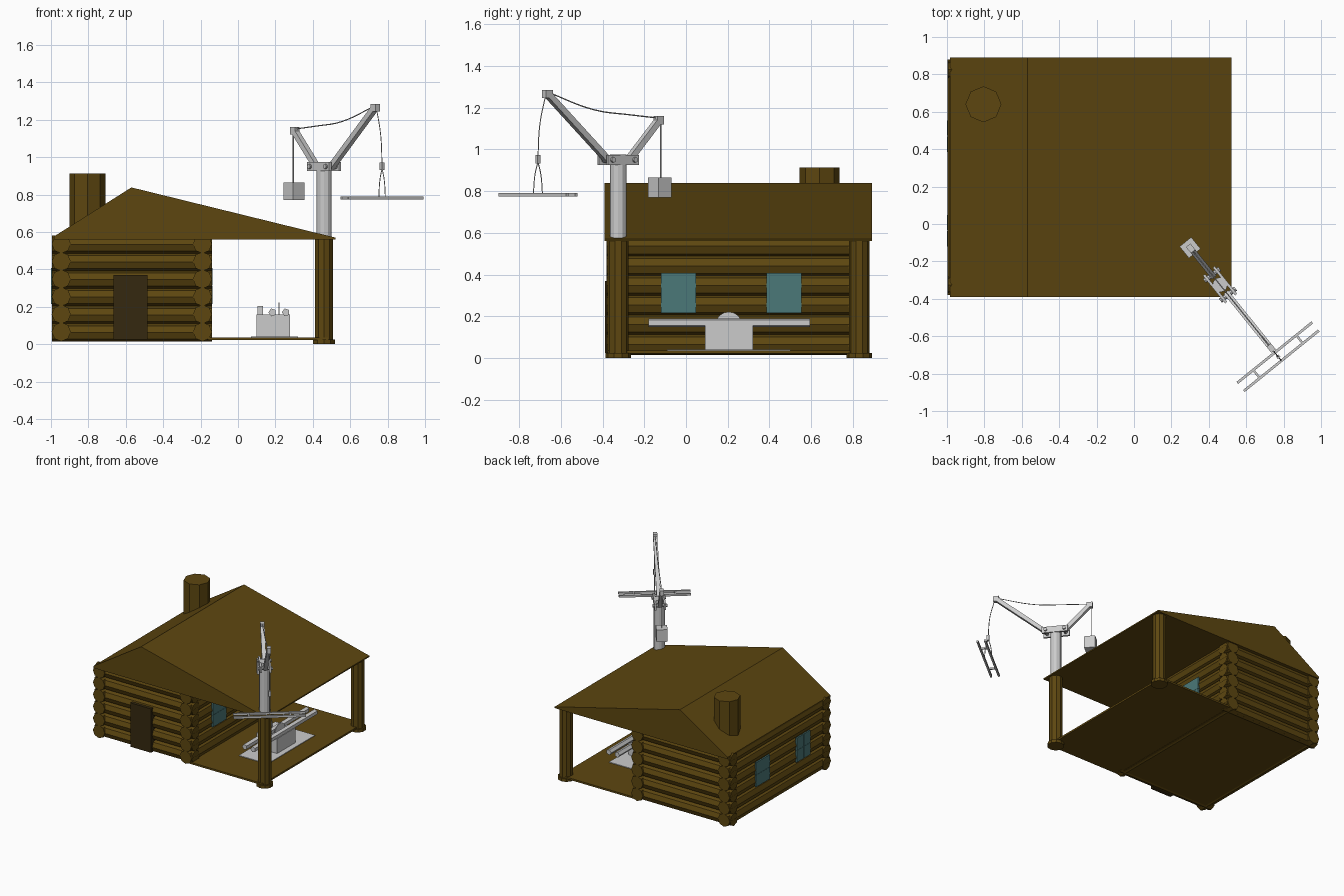
import bpy, bmesh, math
from mathutils import Vector, Matrix

if "Cube" in bpy.data.objects:
    bpy.data.objects.remove(bpy.data.objects["Cube"])


def material(name, rgb):
    m = bpy.data.materials.new(name)
    m.diffuse_color = (*rgb, 1)
    m.use_nodes = True
    m.node_tree.nodes["Principled BSDF"].inputs["Base Color"].default_value = m.diffuse_color
    return m


WOOD = material("brown_wood", (0.11, 0.062, 0.005))
DOOR = material("dark_wood", (0.035, 0.022, 0.005))
GLASS = material("teal_glass", (0.07, 0.19, 0.19))


def finish(name, bm, mat=None):
    bmesh.ops.recalc_face_normals(bm, faces=bm.faces)
    me = bpy.data.meshes.new(name)
    bm.to_mesh(me)
    bm.free()
    ob = bpy.data.objects.new(name, me)
    bpy.context.collection.objects.link(ob)
    if mat:
        me.materials.append(mat)
    return ob


def add_box(bm, center, size, angle=0):
    m = Matrix.Translation(center) @ Matrix.Rotation(angle, 4, 'Z') @ Matrix.Diagonal((*size, 1))
    bmesh.ops.create_cube(bm, size=1, matrix=m)


def add_rod(bm, a, b, r, sides=8, twist=0):
    a, b = Vector(a), Vector(b)
    d = b - a
    m = Matrix.Translation((a + b) / 2) @ d.to_track_quat('Z', 'Y').to_matrix().to_4x4() \
        @ Matrix.Rotation(twist, 4, 'Z')
    bmesh.ops.create_cone(bm, cap_ends=True, segments=sides, radius1=r, radius2=r,
                          depth=d.length, matrix=m)


def box(name, lo, hi, mat=None):
    bm = bmesh.new()
    lo, hi = Vector(lo), Vector(hi)
    add_box(bm, (lo + hi) / 2, hi - lo)
    return finish(name, bm, mat)


def rod(name, a, b, r, sides=8, mat=None, twist=0):
    bm = bmesh.new()
    add_rod(bm, a, b, r, sides, twist)
    return finish(name, bm, mat)


def rope(name, points):
    cu = bpy.data.curves.new(name, 'CURVE')
    cu.dimensions = '3D'
    cu.bevel_depth = 0.003
    cu.bevel_resolution = 0
    cu.resolution_u = 5
    sp = cu.splines.new('BEZIER')
    sp.bezier_points.add(len(points) - 1)
    for bp, p in zip(sp.bezier_points, points):
        bp.co = p
        bp.handle_left_type = bp.handle_right_type = 'AUTO'
    ob = bpy.data.objects.new(name, cu)
    bpy.context.collection.objects.link(ob)


# log walls
side_bm, cross_bm = bmesh.new(), bmesh.new()
for i in range(6):
    z = 0.066 + i * 0.094
    for x in (-0.945, -0.19):
        add_rod(side_bm, (x, -0.38, z), (x, 0.88, z), 0.051)
    for y in (-0.325, 0.825):
        add_rod(cross_bm, (-0.995, y, z - 0.003), (-0.14, y, z - 0.003), 0.049)
finish("side_wall_logs", side_bm, WOOD)
finish("cross_wall_logs", cross_bm, WOOD)

# floors
box("cabin_floor", (-0.96, -0.34, 0.02), (-0.16, 0.84, 0.035), WOOD)
box("porch_floor", (-0.16, -0.375, 0.022), (0.48, 0.875, 0.036), WOOD)

# roof, closed gable prism
bm = bmesh.new()
profile = [(-0.985, 0.56), (0.52, 0.56), (0.52, 0.57), (-0.57, 0.838), (-0.985, 0.575)]
face = bm.faces.new([bm.verts.new((x, -0.39, z)) for x, z in profile])
ext = bmesh.ops.extrude_face_region(bm, geom=[face])
bmesh.ops.translate(bm, vec=(0, 1.28, 0),
                    verts=[v for v in ext["geom"] if isinstance(v, bmesh.types.BMVert)])
finish("roof", bm, WOOD)
rod("chimney", (-0.805, 0.64, 0.56), (-0.805, 0.64, 0.912), 0.096, 8, WOOD)

# porch posts with footings
for label, y in (("front", -0.325), ("back", 0.83)):
    rod(label + "_post", (0.46, y, 0), (0.46, y, 0.565), 0.05, 10, WOOD)
    rod(label + "_post_footing", (0.46, y, 0), (0.46, y, 0.024), 0.061, 10, WOOD)

# door and windows
box("door", (-0.665, -0.387, 0.025), (-0.485, -0.33, 0.37), DOOR)
for label, x in (("porch", -0.142), ("left", -0.993)):
    for n, y in enumerate((-0.035, 0.47)):
        bm = bmesh.new()
        for dy in (-0.043, 0.043):
            for dz in (-0.049, 0.049):
                add_box(bm, (x, y + dy, 0.312 + dz), (0.012, 0.082, 0.094))
        add_box(bm, (x, y, 0.312), (0.008, 0.168, 0.192))
        finish(f"{label}_window_{n + 1}", bm, GLASS)

# saw bench on the porch
box("saw_pad", (0.07, -0.09, 0.034), (0.32, 0.5, 0.041))
box("saw_bench", (0.1, 0.09, 0.04), (0.278, 0.32, 0.158))
box("saw_motor", (0.105, 0.17, 0.15), (0.134, 0.24, 0.203))
rod("saw_blade", (0.217, 0.205, 0.157), (0.222, 0.205, 0.157), 0.065, 16)
for n, x in enumerate((0.184, 0.256)):
    rod(f"saw_beam_{n + 1}", (x, -0.18, 0.17), (x, 0.595, 0.17), 0.022, 5, twist=-math.pi / 2)

# crane frame: s runs along the jib, t runs across it
MAST = Vector((0.46, -0.325, 0))
ALONG = Vector((0.628, -0.778, 0)).normalized()
ACROSS = Vector((-ALONG.y, ALONG.x, 0))
ANGLE = math.atan2(ALONG.y, ALONG.x)


def crane(s, t, z):
    return MAST + ALONG * s + ACROSS * t + Vector((0, 0, z))


# crane mast, head plates and bolts
rod("crane_mast", crane(0, 0, 0.55), crane(0, 0, 0.975), 0.04, 12)
bm = bmesh.new()
for t in (-0.034, 0.034):
    add_box(bm, crane(0, t, 0.95), (0.19, 0.014, 0.048), ANGLE)
for s in (-0.068, 0.068):
    add_rod(bm, crane(s, -0.052, 0.95), crane(s, 0.052, 0.95), 0.013)
finish("crane_head", bm)

# crane arms with end blocks
for label, s, tip, z in (("long", 0.06, 0.435, 1.265), ("short", -0.06, -0.25, 1.14)):
    bm = bmesh.new()
    a, b = crane(s, 0, 0.945), crane(tip, 0, z)
    d = b - a
    rot = Matrix((d.normalized(), ACROSS, d.cross(ACROSS).normalized())).transposed().to_4x4()
    bmesh.ops.create_cube(bm, size=1, matrix=Matrix.Translation((a + b) / 2) @ rot
                          @ Matrix.Diagonal((d.length, 0.03, 0.03, 1)))
    add_box(bm, b, (0.042, 0.03, 0.04), ANGLE)
    finish(label + "_arm", bm)

# counterweight and ropes
bm = bmesh.new()
add_box(bm, crane(-0.255, 0, 0.817), (0.08, 0.08, 0.095), ANGLE)
finish("counterweight", bm)
rope("counterweight_rope", [crane(-0.262, 0, 1.14), crane(-0.262, 0, 0.86)])
rope("tie_rope", [crane(-0.25, 0, 1.15), crane(-0.08, 0, 1.165),
                  crane(0.15, 0, 1.19), crane(0.435, 0, 1.275)])
rope("hoist_rope", [crane(0.445, 0, 1.265), crane(0.482, 0, 1.12), crane(0.494, 0, 0.96)])
bm = bmesh.new()
add_box(bm, crane(0.494, 0, 0.952), (0.018, 0.018, 0.04), ANGLE)
finish("hoist_block", bm)

# hanging frame: two rails, two rungs, two slings
bm = bmesh.new()
for side in (-1, 1):
    add_box(bm, crane(0.494 + side * 0.028, 0, 0.782), (0.014, 0.515, 0.016), ANGLE)
    add_box(bm, crane(0.494, side * 0.148, 0.782), (0.056, 0.012, 0.012), ANGLE)
    rope(f"sling_{'inner' if side < 0 else 'outer'}",
         [crane(0.494, 0, 0.94), crane(0.494 + side * 0.018, 0, 0.88),
          crane(0.494 + side * 0.028, 0, 0.785)])
finish("hanging_frame", bm)
